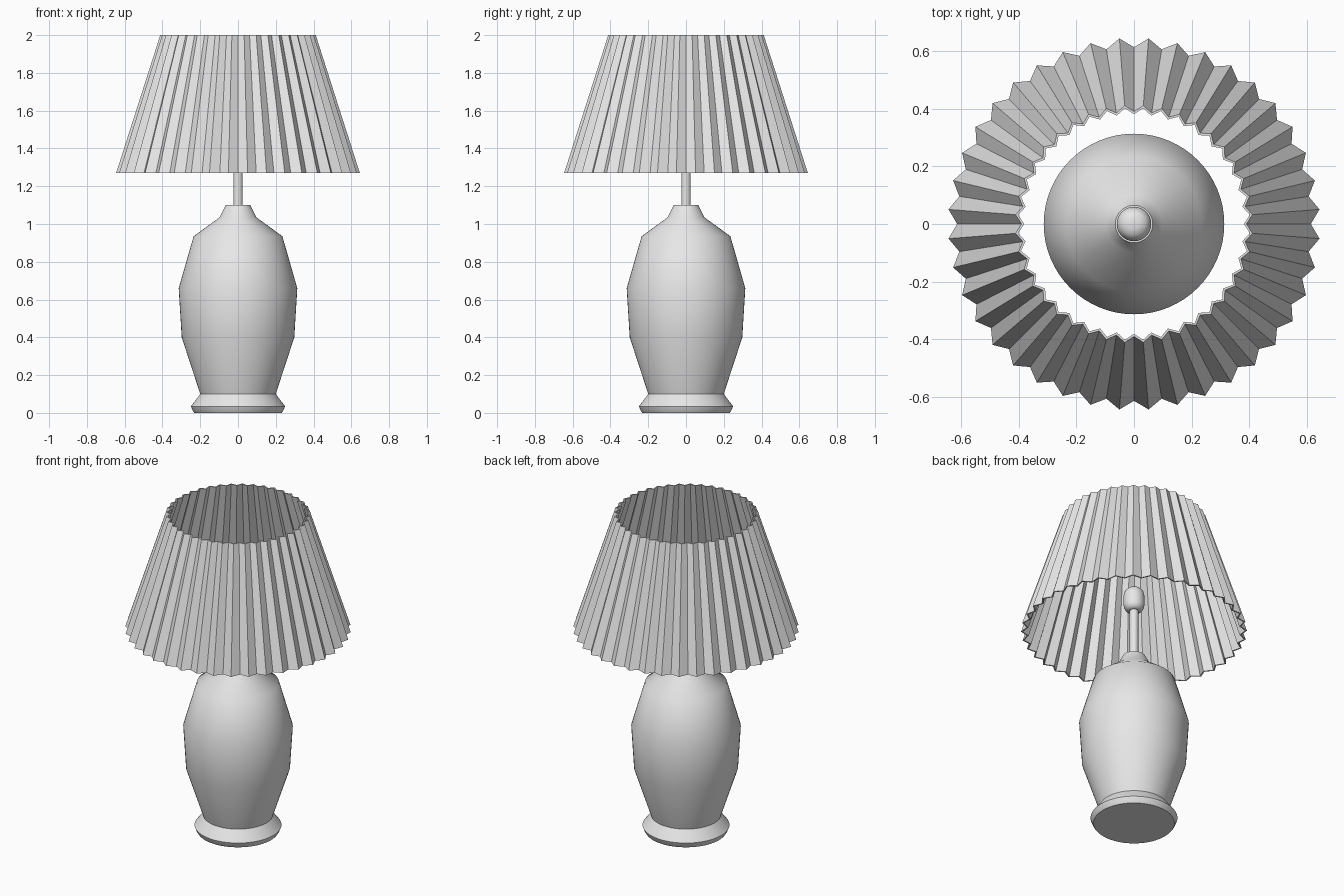
import bpy, bmesh, math

if "Cube" in bpy.data.objects:
    bpy.data.objects.remove(bpy.data.objects["Cube"])

grey = bpy.data.materials.new("plain_grey")
grey.diffuse_color = (0.8, 0.8, 0.8, 1)
grey.use_nodes = True
grey.node_tree.nodes["Principled BSDF"].inputs["Base Color"].default_value = grey.diffuse_color


def finish(name, bm):
    bmesh.ops.recalc_face_normals(bm, faces=bm.faces[:])
    mesh = bpy.data.meshes.new(name)
    bm.to_mesh(mesh)
    bm.free()
    mesh.materials.append(grey)
    obj = bpy.data.objects.new(name, mesh)
    bpy.context.collection.objects.link(obj)
    return obj


def lathe(name, profile, segments, angle):
    """Spin a (radius, height) profile around z, with flat end caps."""
    bm = bmesh.new()
    rings = []
    for r, z in profile:
        rings.append([bm.verts.new((r * math.cos(2 * math.pi * i / segments),
                                    r * math.sin(2 * math.pi * i / segments), z))
                      for i in range(segments)])
    for a, b in zip(rings, rings[1:]):
        for i in range(segments):
            j = (i + 1) % segments
            bm.faces.new((a[i], a[j], b[j], b[i]))
    bm.faces.new(rings[0][::-1])
    bm.faces.new(rings[-1])
    obj = finish(name, bm)
    bpy.ops.object.select_all(action='DESELECT')
    obj.select_set(True)
    bpy.context.view_layer.objects.active = obj
    bpy.ops.object.shade_smooth_by_angle(angle=math.radians(angle))


# Vase-shaped base
lathe("lamp_base", [(0.232, 0), (0.24, 0.012), (0.249, 0.035), (0.2, 0.10),
                    (0.298, 0.40), (0.314, 0.66), (0.235, 0.935),
                    (0.098, 1.035), (0.065, 1.10)], 64, 50)

# Stem and bulb
lathe("stem", [(0.025, 1.09), (0.025, 1.43)], 32, 40)
lathe("bulb", [(0.03, 1.402), (0.048, 1.41), (0.058, 1.43), (0.06, 1.45),
               (0.06, 1.50), (0.054, 1.527), (0.04, 1.543), (0.02, 1.55),
               (0.003, 1.551)], 32, 60)

# Pleated shade: a thin closed zigzag wall, flat shaded
PLEATS = 40
# (peak radius, valley radius, height) for outer and inner edges
edges = [(0.647, 0.615, 1.27), (0.413, 0.391, 2.0),
         (0.404, 0.382, 2.0), (0.638, 0.606, 1.27)]
bm = bmesh.new()
loops = []
for peak, valley, z in edges:
    loop = []
    for i in range(2 * PLEATS):
        a = math.pi * i / PLEATS
        r = peak if i % 2 else valley
        loop.append(bm.verts.new((r * math.cos(a), r * math.sin(a), z)))
    loops.append(loop)
for k in range(4):
    a, b = loops[k], loops[(k + 1) % 4]
    for i in range(2 * PLEATS):
        j = (i + 1) % (2 * PLEATS)
        bm.faces.new((a[i], a[j], b[j], b[i]))
finish("pleated_shade", bm)
